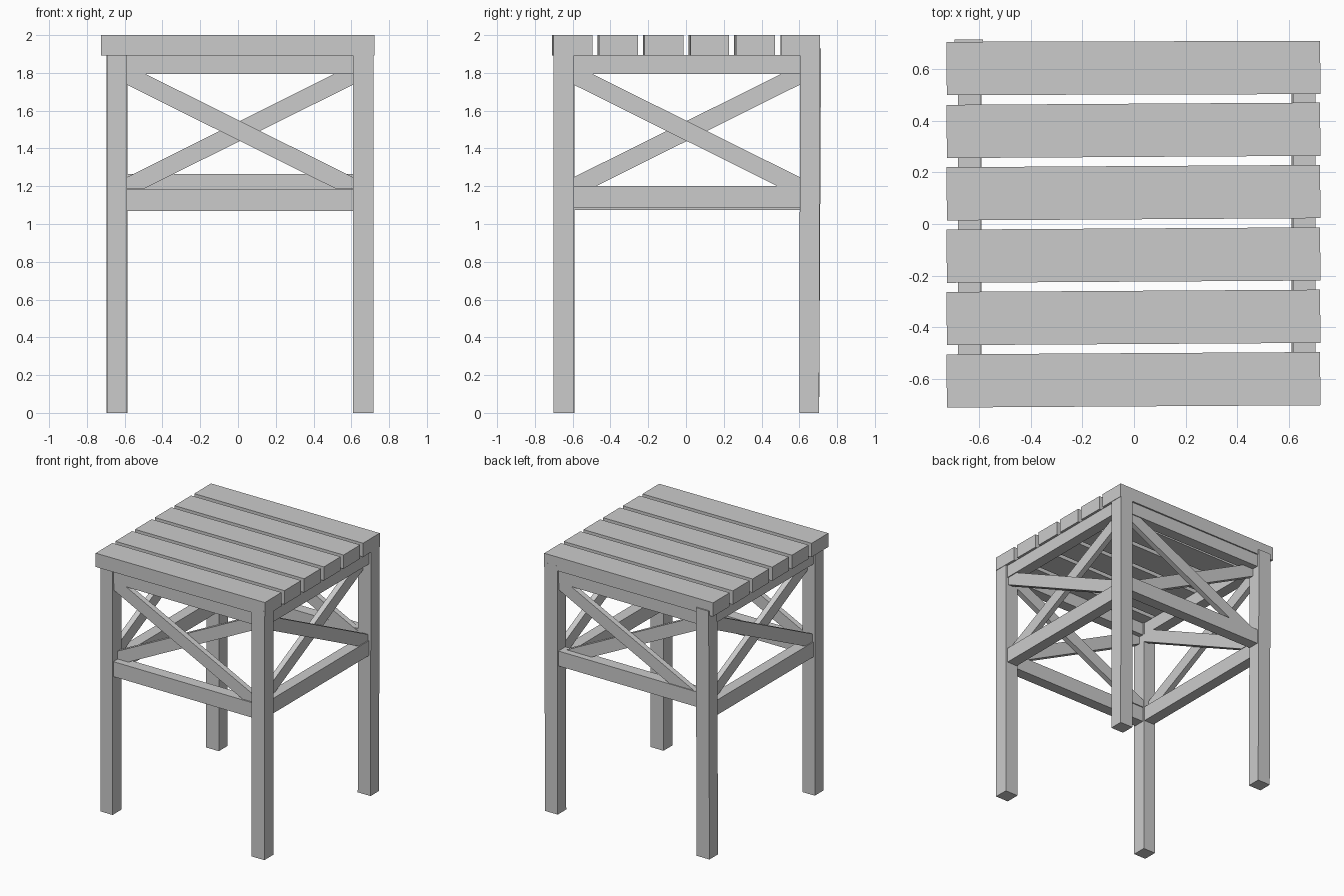
import bpy
from math import radians
from mathutils import Matrix, Vector

if "Cube" in bpy.data.objects:
    bpy.data.objects.remove(bpy.data.objects["Cube"])

CX = 0.01  # the frame sits slightly right of the seat centre


def prism(name, profile, d0, d1, matrix=Matrix()):
    """Extrude an XZ profile from y=d0 to y=d1, then transform it."""
    n = len(profile)
    verts = [matrix @ Vector((x, y, z)) for y in (d0, d1) for x, z in profile]
    faces = [tuple(range(n)), tuple(reversed(range(n, 2 * n)))]
    faces += [(i, i + n, (i + 1) % n + n, (i + 1) % n) for i in range(n)]
    mesh = bpy.data.meshes.new(name)
    mesh.from_pydata(verts, [], faces)
    mesh.update()
    ob = bpy.data.objects.new(name, mesh)
    bpy.context.collection.objects.link(ob)
    return ob


def rect(x0, x1, z0, z1):
    return [(x0, z0), (x1, z0), (x1, z1), (x0, z1)]


# Seat slats, turned very slightly out of square
for i in range(6):
    y = -0.603 + i * 0.2414
    turn = Matrix.Translation((0, y, 0)) @ Matrix.Rotation(radians(0.35 if i < 5 else 0.15), 4, 'Z')
    prism(f"seat_slat_{i + 1}", rect(-0.725, 0.721, 1.893, 2.0), -0.103, 0.103, turn)

# Legs: x range, y range and a small lean of the top in y
legs = {
    "front_left_leg": (-0.693, -0.588, -0.698, -0.59, 0),
    "front_right_leg": (0.608, 0.718, -0.702, -0.592, 0),
    "back_left_leg": (-0.695, -0.585, 0.6, 0.705, 0.01),
    "back_right_leg": (0.608, 0.718, 0.6, 0.705, 0.004),
}
for name, (x0, x1, y0, y1, lean) in legs.items():
    leg = prism(name, rect(x0, x1, 0, 1.93), y0, y1)
    for v in leg.data.vertices:
        if v.co.z > 1:
            v.co.y += lean

# Four frame sides: apron, lower rail and a crossed pair of braces
H = 0.6
brace = [(-H, 1.738), (-H, 1.797), (-0.505, 1.797), (H, 1.247), (H, 1.188), (0.505, 1.188)]
mirrored = [(-x, z) for x, z in reversed(brace)]
sides = [("front", 0, 1.07), ("right", 90, 1.085), ("back", 180, 1.15), ("left", 270, 1.075)]
for side, angle, low in sides:
    m = Matrix.Translation((CX, 0.004, 0)) @ Matrix.Rotation(radians(angle), 4, 'Z')
    prism(f"{side}_apron", rect(-H, H, 1.795, 1.895), -0.692, -0.605, m)
    prism(f"{side}_lower_rail", rect(-H, H, low, low + 0.116), -0.692, -0.605, m)
    prism(f"{side}_outer_brace", brace, -0.685, -0.642, m)
    prism(f"{side}_inner_brace", mirrored, -0.642, -0.6, m)
